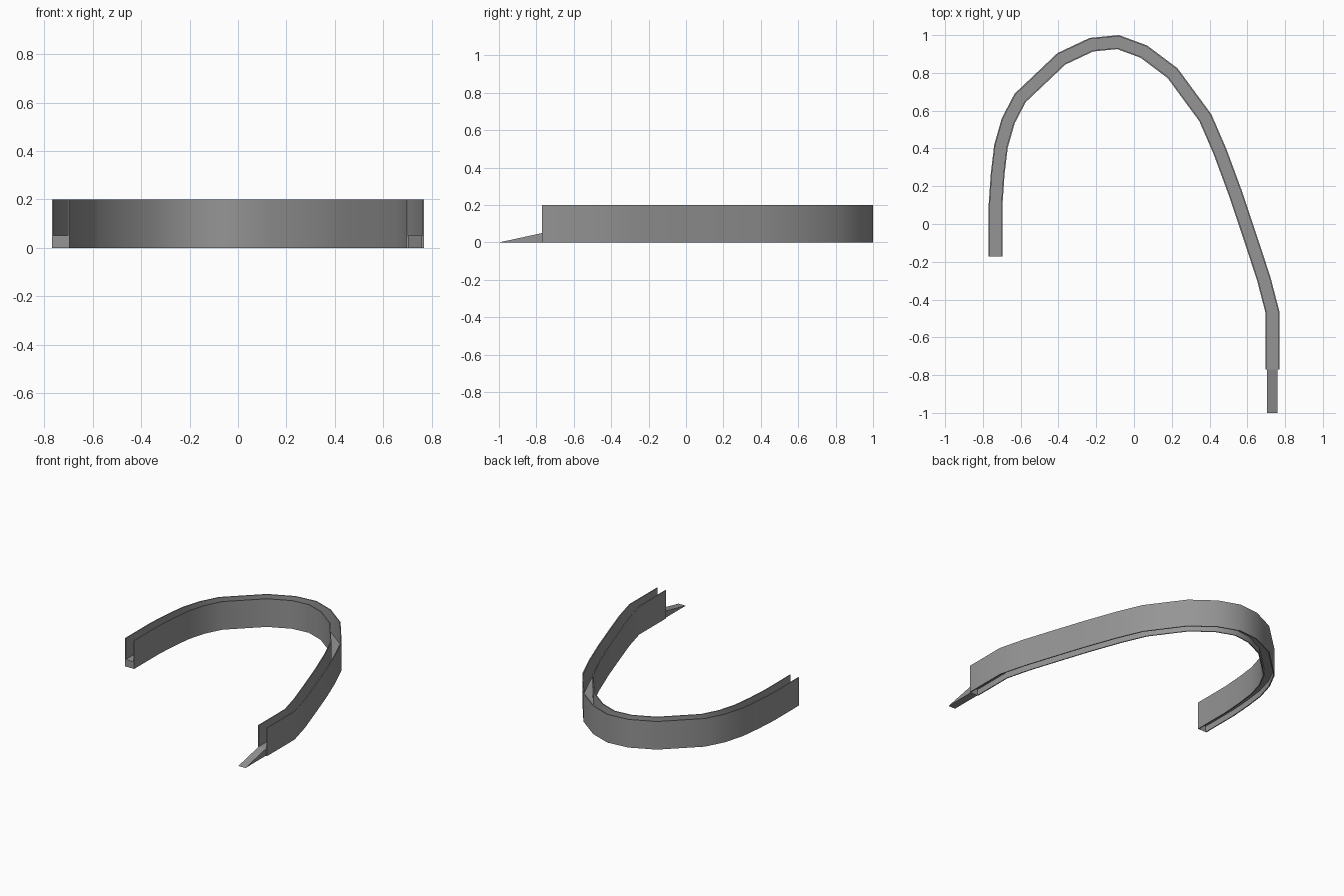
import bpy, bmesh, math
from mathutils import Vector

if "Cube" in bpy.data.objects:
    bpy.data.objects.remove(bpy.data.objects["Cube"])

WIDTH, WALL, HEIGHT, FLOOR = 0.073, 0.007, 0.2, 0.05

# Outer edge of the channel, seen from above
path = [Vector(p) for p in [
    (-0.769, -0.173), (-0.769, 0.11), (-0.758, 0.27), (-0.74, 0.42), (-0.70, 0.56),
    (-0.632, 0.69), (-0.405, 0.905), (-0.235, 0.985), (-0.08, 1.0), (0.07, 0.945),
    (0.23, 0.825), (0.41, 0.58), (0.49, 0.395), (0.573, 0.17), (0.65, -0.06),
    (0.722, -0.28), (0.769, -0.46), (0.769, -0.77)]]

grey = bpy.data.materials.new("dark_grey")
grey.diffuse_color = (0.3, 0.3, 0.3, 1)
grey.use_nodes = True
grey.node_tree.nodes["Principled BSDF"].inputs["Base Color"].default_value = grey.diffuse_color


def inward(i):
    """Mitred inward offset direction at path point i."""
    n = []
    for a, b in ((i - 1, i), (i, i + 1)):
        if a >= 0 and b < len(path):
            d = (path[b] - path[a]).normalized()
            n.append(Vector((d.y, -d.x)))
    m = sum(n, Vector((0, 0))).normalized()
    return m / m.dot(n[0])


def finish(name, bm):
    bmesh.ops.recalc_face_normals(bm, faces=bm.faces)
    mesh = bpy.data.meshes.new(name)
    bm.to_mesh(mesh)
    bm.free()
    mesh.materials.append(grey)
    obj = bpy.data.objects.new(name, mesh)
    bpy.context.collection.objects.link(obj)
    bpy.ops.object.select_all(action='DESELECT')
    obj.select_set(True)
    bpy.context.view_layer.objects.active = obj
    bpy.ops.object.shade_smooth_by_angle(angle=math.radians(35))


# Curved channel: H-like profile (distance inward, height), open underneath
lip = FLOOR - WALL
profile = [(0, 0), (WALL, 0), (WALL, lip), (WIDTH - WALL, lip), (WIDTH - WALL, 0),
           (WIDTH, 0), (WIDTH, HEIGHT), (WIDTH - WALL, HEIGHT),
           (WIDTH - WALL, FLOOR), (WALL, FLOOR), (WALL, HEIGHT), (0, HEIGHT)]
bm = bmesh.new()
rings = []
for i, p in enumerate(path):
    n = inward(i)
    rings.append([bm.verts.new((*(p + n * o), z)) for o, z in profile])
count = len(profile)
for a, b in zip(rings, rings[1:]):
    for k in range(count):
        j = (k + 1) % count
        bm.faces.new((a[k], a[j], b[j], b[k]))
for r in (rings[0], rings[-1]):
    bm.faces.new(r)
    bm.faces.new(r[1:5])   # end cap under the floor
finish("curved_channel", bm)

# Wedge ramp leading out of the open end
bm = bmesh.new()
sides = [[bm.verts.new((x, y, z)) for y, z in ((-0.77, 0), (-1.0, 0), (-0.77, FLOOR))]
         for x in (0.703, 0.759)]
for s in sides:
    bm.faces.new(s)
for k in range(3):
    j = (k + 1) % 3
    bm.faces.new((sides[0][k], sides[0][j], sides[1][j], sides[1][k]))
finish("exit_ramp", bm)
